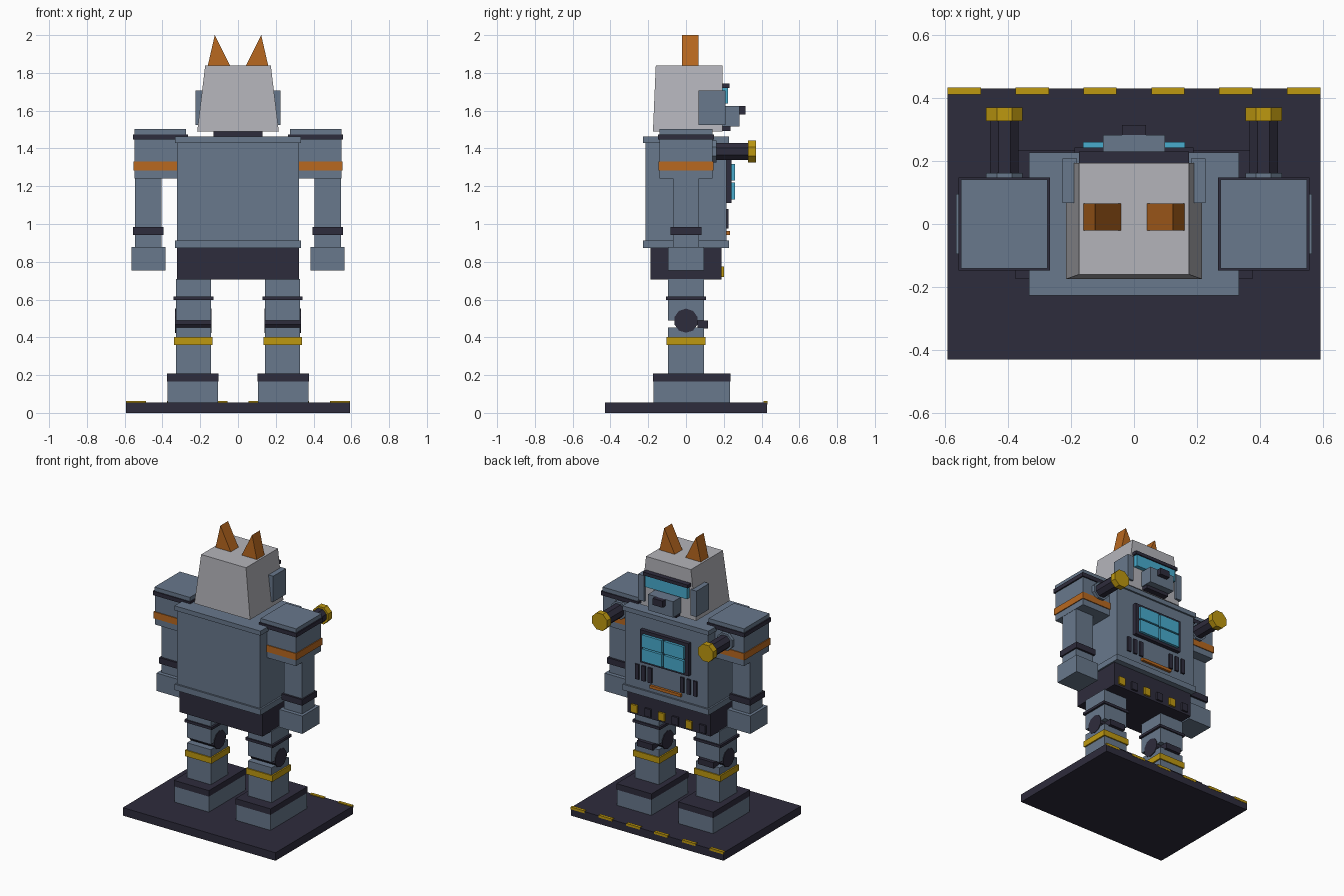
import bpy
import bmesh
import math
from mathutils import Matrix, Vector

cube = bpy.data.objects.get("Cube")
if cube:
    bpy.data.objects.remove(cube, do_unlink=True)


def material(name, rgb):
    mat = bpy.data.materials.new(name)
    mat.use_nodes = True
    mat.diffuse_color = (*rgb, 1)
    mat.node_tree.nodes["Principled BSDF"].inputs["Base Color"].default_value = (*rgb, 1)
    return mat


SLATE = material("slate_blue", (0.138, 0.188, 0.262))
DARK = material("dark_navy", (0.027, 0.025, 0.045))
PALE = material("pale_grey", (0.456, 0.456, 0.491))
ORANGE = material("orange", (0.479, 0.138, 0.014))
YELLOW = material("yellow", (0.515, 0.314, 0.005))
CYAN = material("cyan_glass", (0.065, 0.413, 0.617))


def finish(name, bm, mat):
    bmesh.ops.recalc_face_normals(bm, faces=bm.faces)
    mesh = bpy.data.meshes.new(name)
    bm.to_mesh(mesh)
    bm.free()
    mesh.materials.append(mat)
    obj = bpy.data.objects.new(name, mesh)
    bpy.context.collection.objects.link(obj)
    return obj


def box(name, mat, x, y, z, shape=None):
    """Box from ranges; shape may move each corner."""
    bm = bmesh.new()
    bmesh.ops.create_cube(bm, size=1)
    for v in bm.verts:
        v.co = Vector(r[0] if c < 0 else r[1] for c, r in zip(v.co, (x, y, z)))
        if shape:
            shape(v.co)
    return finish(name, bm, mat)


def cylinder(name, mat, centre, radius, length, axis, sides):
    bm = bmesh.new()
    turn = Matrix.Rotation(math.pi / 2, 4, "Y" if axis == "X" else "X")
    spin = Matrix.Rotation(math.pi / sides, 4, "Z")
    bmesh.ops.create_cone(bm, cap_ends=True, segments=sides, radius1=radius,
                          radius2=radius, depth=length,
                          matrix=Matrix.Translation(centre) @ turn @ spin)
    return finish(name, bm, mat)


def sym(half):
    return (-half, half)


def around(c, half):
    return (c - half, c + half)


# Base plate with warning stripes along one edge
box("base_plate", DARK, sym(0.592), sym(0.43), (0, 0.056))
for i in range(6):
    box(f"base_stripe_{i + 1}", YELLOW, around((i - 2.5) * 0.2155, 0.053),
        (0.411, 0.432), (0.045, 0.062))

# Legs, arms and shoulder cannons
for s, side in ((1, "left"), (-1, "right")):
    def part(name, mat, x, y, z):
        box(f"{side}_{name}", mat, sorted((s * x[0], s * x[1])), y, z)

    leg = 0.236
    part("foot", SLATE, (0.105, 0.373), (-0.173, 0.233), (0.056, 0.166))
    part("foot_cap", DARK, (0.103, 0.375), (-0.175, 0.235), (0.166, 0.208))
    part("shin", SLATE, around(leg, 0.092), sym(0.095), (0.208, 0.453))
    part("shin_band", YELLOW, around(leg, 0.102), sym(0.103), (0.36, 0.402))
    cylinder(f"{side}_knee", DARK, (s * leg, 0, 0.488), 0.064, 0.194, "X", 10)
    part("knee_pad", DARK, around(leg, 0.06), (0.06, 0.117), (0.447, 0.488))
    part("thigh", SLATE, around(leg, 0.092), sym(0.096), (0.49, 0.71))
    part("thigh_band", DARK, around(leg, 0.106), sym(0.105), (0.598, 0.616))

    arm = 0.475
    part("shoulder", SLATE, (0.315, 0.547), sym(0.139), (1.24, 1.447))
    part("shoulder_band", ORANGE, (0.315, 0.553), sym(0.145), (1.284, 1.331))
    part("shoulder_trim", DARK, (0.266, 0.557), sym(0.148), (1.447, 1.475))
    part("shoulder_cap", SLATE, (0.274, 0.549), sym(0.141), (1.475, 1.503))
    part("arm", SLATE, around(arm, 0.07), sym(0.068), (0.87, 1.25))
    part("wrist_band", DARK, around(arm, 0.08), sym(0.082), (0.943, 0.985))
    part("hand", SLATE, around(arm, 0.09), sym(0.095), (0.753, 0.878))

    for name, mat, radius, y0, y1 in (("collar", SLATE, 0.063, 0.13, 0.162),
                                      ("barrel", DARK, 0.049, 0.15, 0.335),
                                      ("muzzle", YELLOW, 0.063, 0.327, 0.37)):
        cylinder(f"{side}_cannon_{name}", mat, (s * 0.411, (y0 + y1) / 2, 1.383),
                 radius, y1 - y0, "Y", 8)

# Pelvis with a row of alternating studs
box("pelvis", DARK, sym(0.322), sym(0.187), (0.705, 0.872))
for i in range(6):
    box(f"belt_stud_{i + 1}", DARK if i % 2 == 0 else YELLOW,
        around((i - 2.5) * 0.106, 0.024), (0.18, 0.2), (0.72, 0.775))

# Torso
box("torso", SLATE, sym(0.322), sym(0.215), (0.872, 1.455))
box("torso_lower_trim", SLATE, sym(0.333), sym(0.227), (0.872, 0.913))
box("torso_upper_trim", SLATE, sym(0.333), sym(0.227), (1.43, 1.462))
box("neck", DARK, sym(0.13), sym(0.12), (1.455, 1.495))

# Chest window, four panes in a dark frame
box("window_frame", DARK, sym(0.188), (0.21, 0.242), (1.112, 1.34))
for i in (-1, 1):
    for j in (-1, 1):
        box("window_pane", CYAN, around(i * 0.084, 0.078), (0.23, 0.26),
            around(1.224 + j * 0.049, 0.044))

# Chest vents and slot
for s in (-1, 1):
    for i in range(3):
        box("chest_vent", DARK, around(s * (0.125 + i * 0.05), 0.014),
            (0.21, 0.226), (0.975, 1.08))
box("chest_slot", ORANGE, sym(0.12), (0.21, 0.232), (0.943, 0.963))


# Head, narrowing upwards but straight on the face side
def taper_head(co):
    if co.z > 1.6:
        co.x *= 0.805
        if co.y < 0:
            co.y = -0.16


box("head", PALE, sym(0.216), (-0.175, 0.194), (1.49, 1.838), taper_head)
box("brow", DARK, sym(0.174), (0.19, 0.23), (1.72, 1.743))
box("visor", CYAN, sym(0.162), (0.19, 0.222), (1.638, 1.722))
box("snout", SLATE, sym(0.098), (0.19, 0.282), (1.515, 1.626))
box("nose", DARK, sym(0.038), (0.28, 0.314), (1.58, 1.626))
box("mouth", DARK, sym(0.09), (0.19, 0.236), (1.492, 1.515))

# Side pads and wedge ears
for s, side in ((1, "left"), (-1, "right")):
    box(f"{side}_head_pad", SLATE, sorted((s * 0.18, s * 0.226)),
        (0.066, 0.208), (1.525, 1.706))
    bm = bmesh.new()
    profile = ((0.042, 1.838), (0.16, 1.838), (0.123, 2.0))
    face = bm.faces.new([bm.verts.new((s * x, -0.02, z)) for x, z in profile])
    ext = bmesh.ops.extrude_face_region(bm, geom=[face])["geom"]
    bmesh.ops.translate(bm, vec=(0, 0.085, 0),
                        verts=[g for g in ext if isinstance(g, bmesh.types.BMVert)])
    # close the profile end that the extrusion left open, if any
    bmesh.ops.holes_fill(bm, edges=[e for e in bm.edges if e.is_boundary])
    finish(f"{side}_ear", bm, ORANGE)
